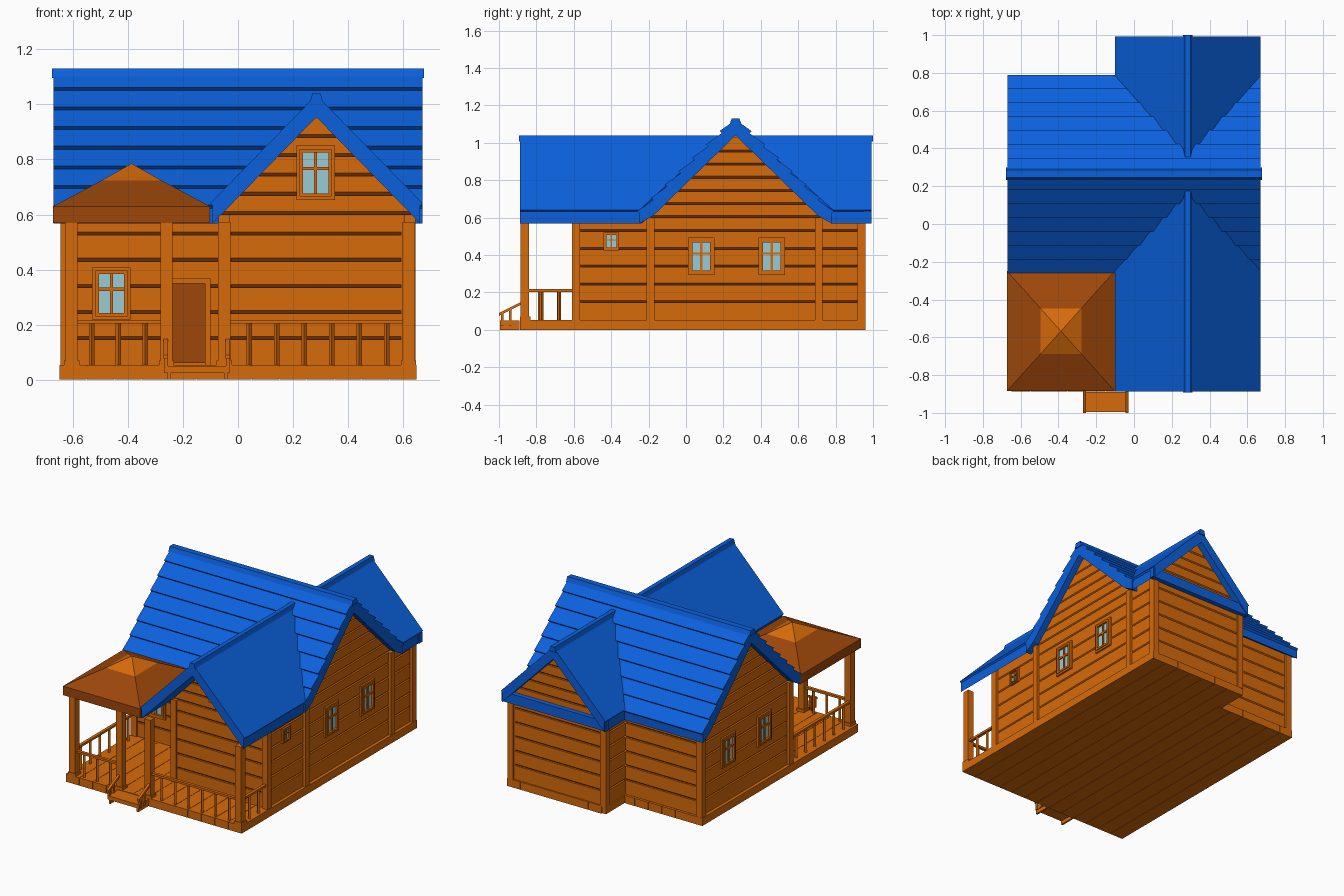
import bpy, bmesh, math

if "Cube" in bpy.data.objects:
    bpy.data.objects.remove(bpy.data.objects["Cube"])


def material(name, rgb):
    m = bpy.data.materials.new(name)
    m.diffuse_color = (*rgb, 1)
    m.use_nodes = True
    m.node_tree.nodes["Principled BSDF"].inputs["Base Color"].default_value = m.diffuse_color
    return m


WOOD = material("orange wood", (0.68, 0.145, 0.003))
BLUE = material("blue roof", (0.003, 0.118, 0.72))
BROWN = material("brown wood", (0.34, 0.063, 0.003))
GLASS = material("pale glass", (0.32, 0.60, 0.66))


def part(name, solids, mats=WOOD):
    """One object from a list of 8-corner solids (bottom ring, then top ring)."""
    bm = bmesh.new()
    for pts in solids:
        v = [bm.verts.new(p) for p in pts]
        for f in ((3, 2, 1, 0), (4, 5, 6, 7), (0, 1, 5, 4), (1, 2, 6, 5), (2, 3, 7, 6), (3, 0, 4, 7)):
            bm.faces.new([v[i] for i in f])
    bmesh.ops.recalc_face_normals(bm, faces=bm.faces)
    me = bpy.data.meshes.new(name)
    bm.to_mesh(me)
    bm.free()
    me.materials.append(mats)
    ob = bpy.data.objects.new(name, me)
    bpy.context.collection.objects.link(ob)
    return ob


def box(x0, x1, y0, y1, z0, z1):
    ring = [(x0, y0), (x1, y0), (x1, y1), (x0, y1)]
    return [(x, y, z) for z in (z0, z1) for x, y in ring]


def post(x, y, w, z0, z1):
    return box(x - w / 2, x + w / 2, y - w / 2, y + w / 2, z0, z1)


def diamond(x, y, r, z0, z1):
    return [(x + dx * r, y + dy * r, z) for z in (z0, z1) for dx, dy in ((0, -1), (1, 0), (0, 1), (-1, 0))]


def place(axis, c, s, u, v, w):
    """Wall coordinates (along, up, outward) to world."""
    return (c + s * w, u, v) if axis == "x" else (u, c + s * w, v)


def trap(axis, c, s, lo, hi, z0, z1, w0, w1, w2=None):
    """Wall board from lo (bottom) to hi (top); w1/w2 are its outer depths there."""
    pts = []
    for (a, b), z, wo in ((lo, z0, w1), (hi, z1, w1 if w2 is None else w2)):
        pts += [place(axis, c, s, u, z, w) for u, w in ((a, w0), (b, w0), (b, wo), (a, wo))]
    return pts


# floor boards over a thin core, with the rear notch
floor = []
for i in range(13):
    x = -0.65 + i * 0.1
    back = 0.96 if i > 5 else 0.755
    floor.append(box(x + 0.001, x + 0.099, -0.888, back, 0, 0.052))
floor += [box(-0.645, 0.645, -0.885, 0.75, 0.004, 0.05), box(-0.08, 0.645, 0.6, 0.957, 0.004, 0.05)]
part("floor", floor)

# plank walls, each plank with a slanted lower edge
ROWS = [0.05, 0.145, 0.24, 0.335, 0.43, 0.525, 0.60, 0.67, 0.74, 0.81, 0.88, 0.95, 1.03]


def wall(name, axis, c, s, a, b, gable=None):
    solids = [trap(axis, c, s, (a, b), (a, b), 0.05, 0.6, -0.035, -0.012)]

    def span(z):
        if z <= 0.6:
            return a, b
        mid, peak, slope = gable
        h = max(0.002, (peak - z) / slope + 0.015)
        return mid - h, mid + h
    if gable:
        solids.append(trap(axis, c, s, span(0.601), span(gable[1]), 0.6, gable[1], -0.035, -0.012))
    for z0, z1 in zip(ROWS, ROWS[1:]):
        if z0 >= 0.6 and (not gable or z0 >= gable[1] - 0.005):
            break
        z1 = min(z1, gable[1]) if gable else z1
        lo = span(max(z0, 0.601) if z0 >= 0.6 else z0)
        if z0 == ROWS[0]:
            solids.append(trap(axis, c, s, lo, lo, z0, z0 + 0.011, -0.03, 0))
        else:
            solids.append(trap(axis, c, s, lo, lo, z0, z0 + 0.011, -0.03, -0.012, 0))
        solids.append(trap(axis, c, s, lo, span(z1), z0 + 0.011, z1, -0.03, 0))
    part(name, solids)


MAIN = (0.265, 1.04, 1.0)
CROSS = (0.285, 0.955, 1.04)
wall("right_wall", "x", 0.628, 1, -0.6, 0.95, MAIN)
wall("left_wall", "x", -0.628, -1, -0.2, 0.74, MAIN)
wall("front_room_wall", "y", -0.6, -1, -0.06, 0.626, CROSS)
wall("back_room_wall", "y", 0.95, 1, -0.07, 0.626, CROSS)
wall("porch_wall", "y", -0.2, -1, -0.626, -0.05)
wall("porch_side_wall", "x", -0.06, -1, -0.6, -0.2)
wall("back_left_wall", "y", 0.738, 1, -0.626, -0.07)
wall("back_notch_wall", "x", -0.07, -1, 0.738, 0.95)

# corner posts
corners = [(0.624, y) for y in (-0.589, -0.19, 0.71, 0.939)]
corners += [(-0.624, -0.19), (-0.624, 0.733), (-0.05, -0.589), (-0.06, 0.939)]
part("corner_posts", [post(x, y, 0.042, 0.05, 0.6) for x, y in corners])

# porch posts with wider feet
fronts = [-0.605, -0.26, -0.05, 0.62]
part("porch_posts", [post(x, -0.862, 0.044, 0.05, 0.572) for x in fronts])
part("post_feet", [post(x, -0.86, 0.056, 0.05, 0.07) for x in fronts])


# railings
def railing(name, p, q, n):
    (x0, y0), (x1, y1) = p, q
    bars = [diamond(x0 + (x1 - x0) * (i + 0.7) / (n + 0.4), y0 + (y1 - y0) * (i + 0.7) / (n + 0.4),
                    0.01, 0.05, 0.205) for i in range(n)]
    h = 0.01
    bars.append(box(min(x0, x1) - h, max(x0, x1) + h, min(y0, y1) - h, max(y0, y1) + h, 0.203, 0.217))
    part(name, bars)


railing("front_left_railing", (-0.6, -0.862), (-0.27, -0.862), 3)
railing("front_right_railing", (-0.03, -0.862), (0.61, -0.862), 6)
railing("left_railing", (-0.615, -0.85), (-0.615, -0.21), 6)
railing("right_railing", (0.625, -0.84), (0.625, -0.61), 2)

# entrance steps with sloping handrails
part("steps", [box(-0.262, -0.035, -0.995, -0.89, 0.024, 0.05)]
     + [box(x - 0.006, x + 0.006, -0.995, -0.89, 0.0, 0.03) for x in (-0.25, -0.045)])
rails = []
for x in (-0.262, -0.037):
    rails.append(post(x, -0.983, 0.014, 0.024, 0.09))
    rails.append(post(x, -0.94, 0.014, 0.024, 0.115))
    a, b = x - 0.008, x + 0.008
    rails.append([(a, -1.0, 0.075), (b, -1.0, 0.075), (b, -0.88, 0.135), (a, -0.88, 0.135),
                  (a, -1.0, 0.09), (b, -1.0, 0.09), (b, -0.88, 0.15), (a, -0.88, 0.15)])
part("step_handrails", rails)


# windows: raised frame, cross bars and a thin glass plate
def window(name, axis, c, s, a, b, z0, z1):
    def r(u0, u1, v0, v1, w):
        return trap(axis, c, s, (u0, u1), (u0, u1), v0, v1, -0.005, w)
    t = min(0.026, (b - a) * 0.17)
    m, zm = (a + b) / 2, z0 + (z1 - z0) * 0.58
    solids = []
    for e, k, w in ((0, t * 0.6, 0.012), (t * 0.5, t, 0.018)):
        solids += [r(a + e, a + k, z0 + e, z1 - e, w), r(b - k, b - e, z0 + e, z1 - e, w),
                   r(a + k, b - k, z0 + e, z0 + k, w), r(a + k, b - k, z1 - k, z1 - e, w)]
    solids += [r(m - t / 4, m + t / 4, z0 + t, z1 - t, 0.012),
               r(a + t, b - t, zm - t / 4, zm + t / 4, 0.012)]
    part(name + "_frame", solids)
    part(name + "_glass", [r(a + t, b - t, z0 + t, z1 - t, 0.004)], GLASS)


for side, s in (("right", 1), ("left", -1)):
    for i, y in enumerate((0.01, 0.387)):
        window(f"{side}_window_{i + 1}", "x", s * 0.628, s, y, y + 0.142, 0.292, 0.492)
window("small_window", "x", 0.628, 1, -0.44, -0.358, 0.425, 0.52)
window("porch_window", "y", -0.2, -1, -0.53, -0.39, 0.218, 0.408)
window("gable_window", "y", -0.6, -1, 0.212, 0.352, 0.653, 0.85)

# door
part("door", [box(-0.242, -0.12, -0.208, -0.19, 0.06, 0.35)], BROWN)
part("door_frame", [box(-0.28, -0.242, -0.222, -0.19, 0.05, 0.368), box(-0.12, -0.1, -0.222, -0.19, 0.05, 0.368),
                    box(-0.242, -0.12, -0.222, -0.19, 0.35, 0.368)])


# roof slopes: overlapping rows, each ending at ends(d) for distance d from the ridge
def slope(n, half, z_top, z_eave, thick, step, point, ends):
    rows = []
    for i in range(n):
        d0, d1 = half * i / n, half * (i + 1) / n
        z0, z1 = (z_top + (z_eave - z_top) * d / half for d in (d0, d1))
        prof = [(d0, z0 - thick), (d1, max(0.568, z1 - thick)), (d1, z1), (d1 + step, z1 + step), (d0, z0)]
        # slab below, then a thin wedge tile whose lower edge tilts outward
        slab = [prof[0], prof[1], prof[2], prof[4]]
        tile = [(d0, z0 - 0.002), prof[2], prof[3], (d0, z0 + 0.001)]
        for q in (slab, tile):
            rows.append([point(d, ends(d)[k], z) for k in (0, 1) for d, z in q])
    return rows


main_rows = []
for s in (-1, 1):
    main_rows += slope(7, 0.513, 1.122, 0.622, 0.083, 0.012,
                       lambda d, e, z, s=s: (e, 0.265 + s * d, z), lambda d: (-0.671, 0.671))
part("main_roof", main_rows, BLUE)


# ridge caps with slanted sides
def cap(axis, c, e0, e1, z):
    prof = [(-0.033, z - 0.034), (0.033, z - 0.034), (0.02, z), (-0.02, z)]
    return [(e, c + a, h) if axis == "x" else (c + a * 0.75, e, h) for e in (e0, e1) for a, h in prof]


part("main_ridge_cap", [cap("x", 0.265, -0.677, 0.677, 1.13)], BLUE)

cross_rows = []
for s in (-1, 1):
    for ends in (lambda d: (-0.887, 0.18 - d * 1.11), lambda d: (0.35 + d * 1.13, 0.993)):
        cross_rows += slope(1, 0.377, 1.034, 0.632, 0.08, 0.009,
                            lambda d, e, z, s=s: (0.285 + s * d, e, z), ends)
part("cross_roof", cross_rows, BLUE)
part("cross_ridge_cap", [cap("y", 0.285, -0.892, 0.18, 1.04), cap("y", 0.285, 0.35, 1.0, 1.04)], BLUE)
part("back_fascia", [box(-0.1, 0.67, 0.953, 0.985, 0.57, 0.635)], BLUE)


# hipped porch roof: brown eave and slopes, orange peak
def square(f, z):
    cx, cy, hx, hy = -0.387, -0.567, 0.285 * f, 0.318 * f
    return [(cx - hx, cy - hy, z), (cx + hx, cy - hy, z), (cx + hx, cy + hy, z), (cx - hx, cy + hy, z)]


part("porch_roof", [square(1, 0.57) + square(1, 0.63), square(1, 0.63) + square(0.38, 0.724)], BROWN)
part("porch_roof_peak", [square(0.38, 0.724) + square(0.004, 0.785)])
